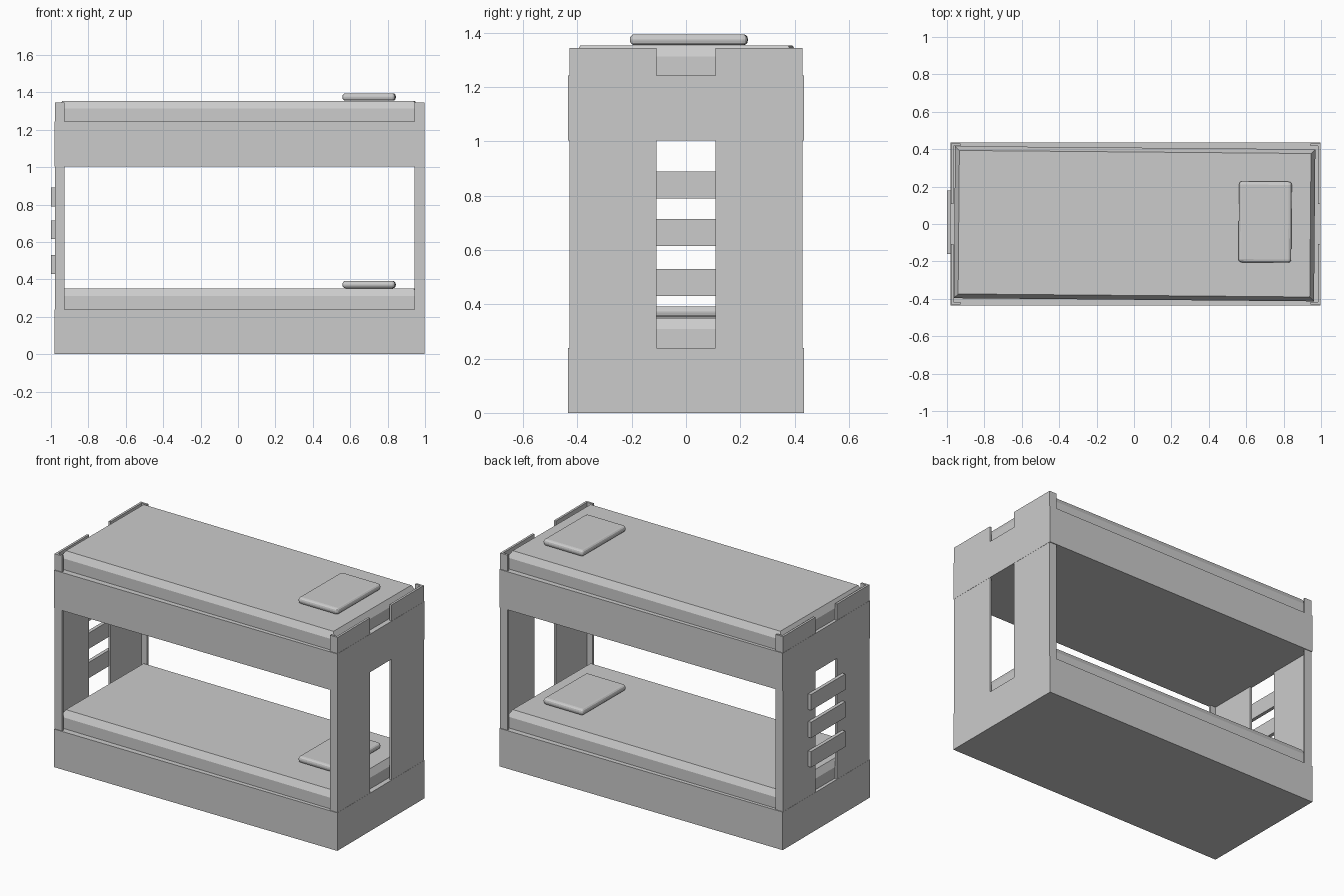
import bpy, bmesh, math

default = bpy.data.objects.get("Cube")
if default:
    bpy.data.objects.remove(default, do_unlink=True)

grey = bpy.data.materials.new("light grey")
grey.use_nodes = True
colour = (0.6, 0.6, 0.6, 1)
grey.diffuse_color = colour
grey.node_tree.nodes["Principled BSDF"].inputs["Base Color"].default_value = colour


def box(name, x, y, z, taper=0.0, turn=0.0):
    """Box from (min, max) ranges; taper pulls the top face in, turn spins about z."""
    size = [b - a for a, b in (x, y, z)]
    bm = bmesh.new()
    bmesh.ops.create_cube(bm, size=1)
    for v in bm.verts:
        inset = taper if v.co.z > 0 else 0
        v.co.x *= size[0] - 2 * inset
        v.co.y *= size[1] - 2 * inset
        v.co.z *= size[2]
    mesh = bpy.data.meshes.new(name)
    bm.to_mesh(mesh)
    bm.free()
    mesh.materials.append(grey)
    obj = bpy.data.objects.new(name, mesh)
    obj.location = [(a + b) / 2 for a, b in (x, y, z)]
    obj.rotation_euler.z = math.radians(turn)
    bpy.context.collection.objects.link(obj)
    return obj


MATTRESS_X, MATTRESS_Y = (-0.96, 0.966), (-0.405, 0.408)

# Two bunks: frame, mattress with sloped top edge, pillow
for level, base in (("lower", 0.0), ("upper", 1.003)):
    top = base + 0.24
    box(level + "_bunk_frame", (-0.98, 0.998), (-0.435, 0.435), (base, top))
    box(level + "_mattress", MATTRESS_X, MATTRESS_Y, (top, base + 0.31), turn=-0.5)
    box(level + "_mattress_top", MATTRESS_X, MATTRESS_Y,
        (base + 0.31, base + 0.35), taper=0.023, turn=-0.5)
    pillow = box(level + "_pillow", (0.56, 0.842), (-0.206, 0.227),
                 (base + 0.352, base + 0.392), turn=-0.5)
    bevel = pillow.modifiers.new("soft_edges", "BEVEL")
    bevel.width = 0.017
    bevel.segments = 3

# End panels with a folded return at each corner
POST_Z = (0.23, 1.345)
for end, outer, inward in (("right", -0.979, 1), ("left", 0.997, -1)):
    for side, s in (("front", -1), ("back", 1)):
        xs = sorted((outer, outer + inward * 0.014))
        ys = sorted((s * 0.108, s * 0.43))
        box(f"{end}_{side}_end_panel", xs, ys, POST_Z)
        xs = sorted((outer + inward * 0.013, outer + inward * 0.052))
        ys = sorted((s * 0.417, s * 0.43))
        box(f"{end}_{side}_corner_return", xs, ys, POST_Z)

# Ladder rungs on the outside of one end
for i, z in enumerate((0.43, 0.615, 0.79)):
    box(f"ladder_rung_{i + 1}", (-1.0, -0.978), (-0.16, 0.18), (z, z + 0.1))
